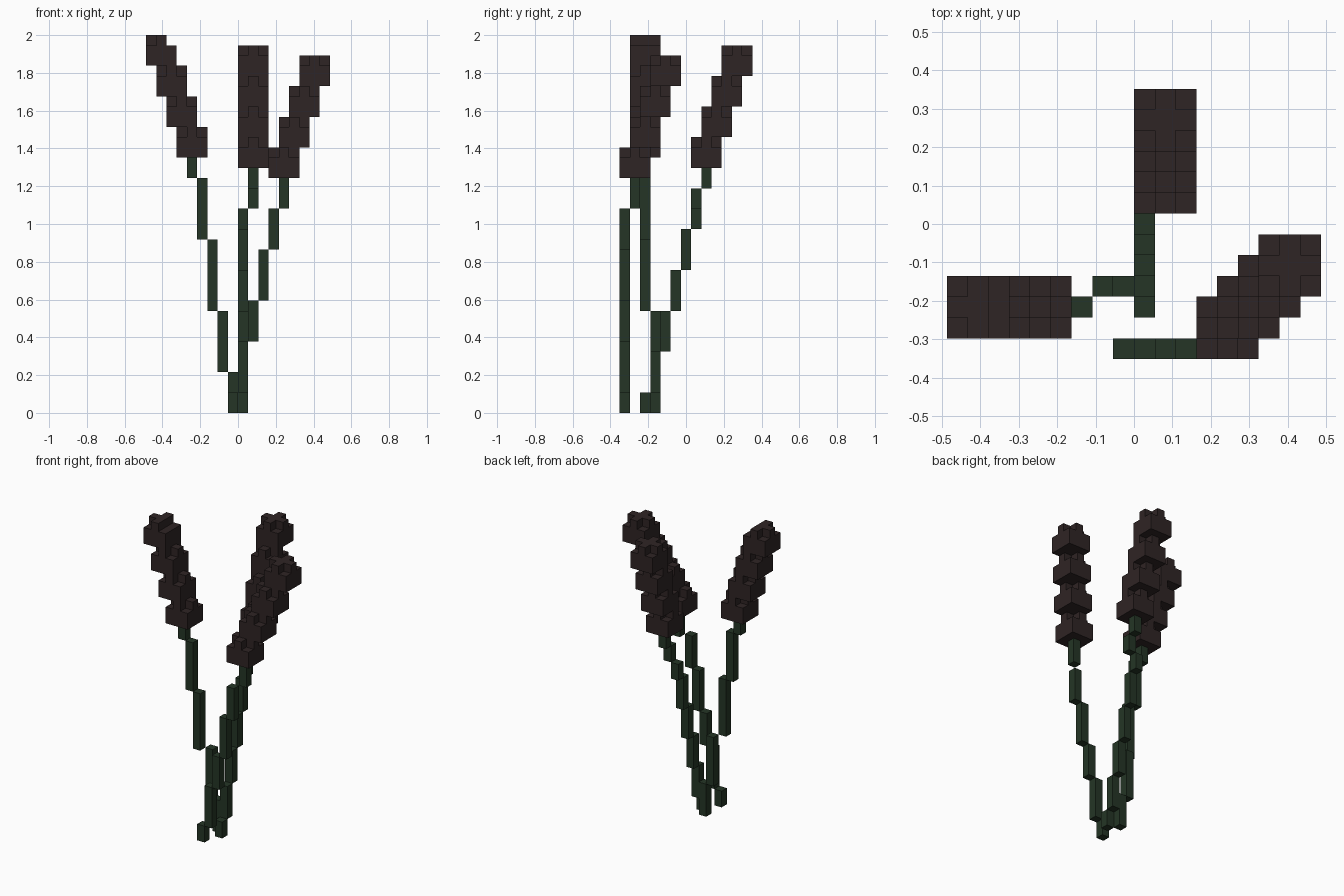
import bpy, bmesh
from mathutils import Vector

if "Cube" in bpy.data.objects:
    bpy.data.objects.remove(bpy.data.objects["Cube"])

U = 2 / 37  # edge of one cube; the model is 37 cubes tall


def material(name, rgb):
    m = bpy.data.materials.new(name)
    m.diffuse_color = (*rgb, 1)
    m.use_nodes = True
    m.node_tree.nodes["Principled BSDF"].inputs["Base Color"].default_value = m.diffuse_color
    return m


GREEN = material("dark stem green", (0.018, 0.036, 0.019))
BROWN = material("dark seed brown", (0.028, 0.018, 0.018))


def cells(x0, x1, y0, y1, z0, z1):
    return {(x, y, z) for x in range(x0, x1) for y in range(y0, y1) for z in range(z0, z1)}


def skin(name, filled, mat):
    """Make the outer faces of a set of unit cubes."""
    bm = bmesh.new()
    for c in filled:
        for axis in range(3):
            for s in (-1, 1):
                n = Vector((0, 0, 0))
                n[axis] = s
                if tuple(int(a + b) for a, b in zip(c, n)) in filled:
                    continue
                u = Vector((0, 0, 0))
                u[(axis + 1) % 3] = 0.5
                w = n.cross(u)
                mid = Vector(c) + Vector((0.5, -6, 0.5)) + n * 0.5
                bm.faces.new([bm.verts.new((mid + d) * U)
                              for d in (-u - w, u - w, u + w, w - u)])
    bmesh.ops.remove_doubles(bm, verts=bm.verts, dist=U * 0.01)
    me = bpy.data.meshes.new(name)
    bm.to_mesh(me)
    bm.free()
    me.materials.append(mat)
    bpy.context.collection.objects.link(bpy.data.objects.new(name, me))


def stem(name, steps, top):
    """Each step is (x, y, start height); it runs up to the next step."""
    filled = set()
    ends = [s[2] for s in steps[1:]] + [top]
    for (x, y, z), end in zip(steps, ends):
        filled |= cells(x, x + 1, y, y + 1, z, end)
    skin(name, filled, GREEN)


def head(name, x, y, z, dx, dy, missing=frozenset()):
    """Four leaning tiers: a square block two high with a cross on top."""
    filled = set()
    for i in range(4):
        cx, cy, cz = x + dx * i, y + dy * i, z + 3 * i
        filled |= cells(cx - 1, cx + 2, cy - 1, cy + 2, cz, cz + 2)
        filled |= cells(cx - 1, cx + 2, cy, cy + 1, cz + 2, cz + 3)
        filled |= cells(cx, cx + 1, cy - 1, cy + 2, cz + 2, cz + 3)
    skin(name, filled - missing, BROWN)


# left stalk
stem("left_stem", [(-1, 3, 0), (-2, 3, 4), (-3, 2, 10), (-4, 2, 17), (-5, 2, 23)], 25)
head("left_seed_head", -5, 2, 25, -1, 0, {(-7, 2, 36)})

# back stalk
stem("back_stem", [(0, 2, 0), (0, 3, 2), (0, 4, 6), (0, 5, 10), (0, 6, 14),
                   (0, 7, 18), (1, 7, 20), (1, 8, 22)], 24)
head("back_seed_head", 1, 8, 24, 0, 1)

# front right stalk
stem("right_stem", [(-1, 0, 0), (0, 0, 2), (1, 0, 7), (2, 0, 11), (3, 0, 16), (4, 1, 20)], 23)
head("right_seed_head", 4, 1, 23, 1, 1)
